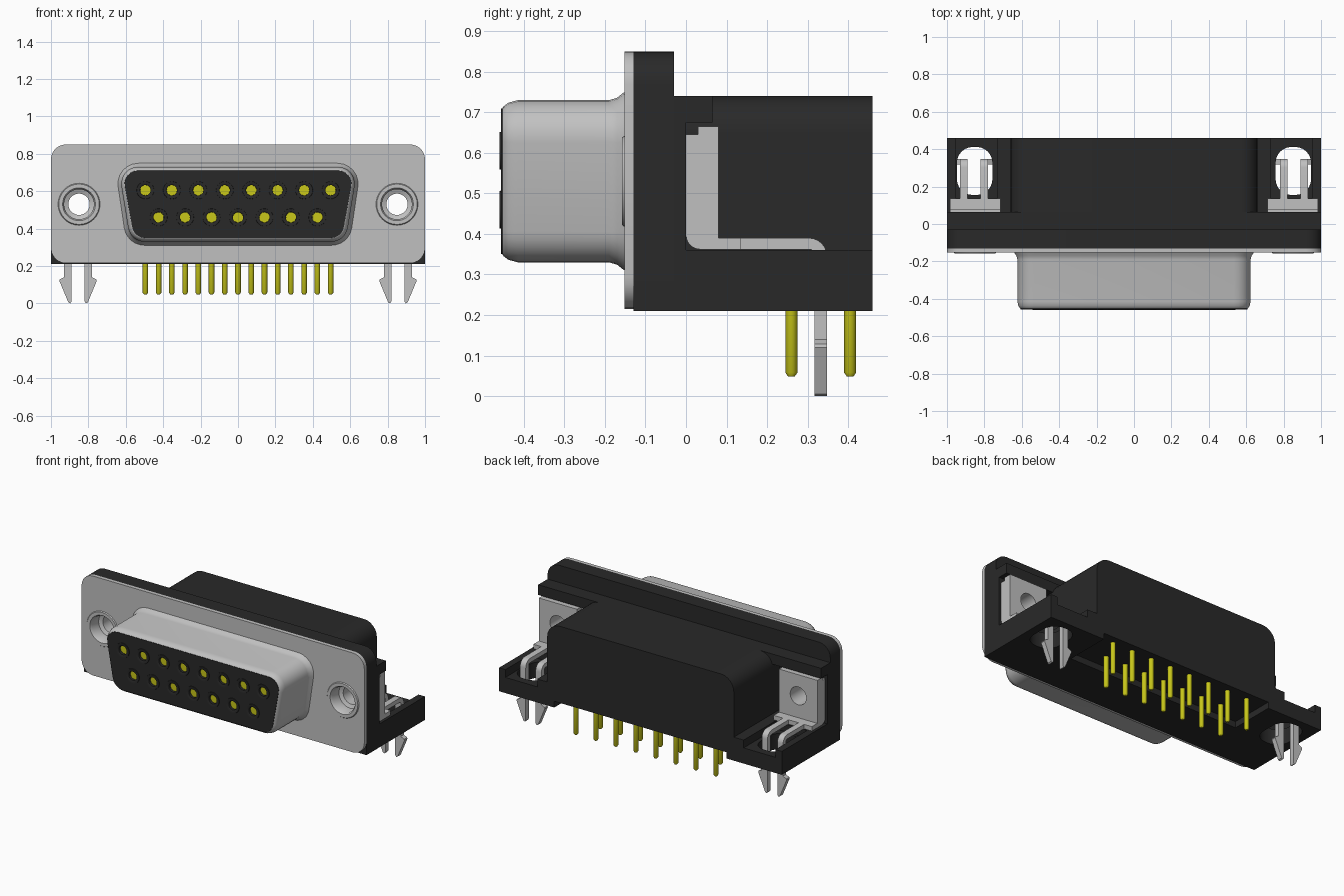
import bpy, bmesh, math
from mathutils import Vector

if "Cube" in bpy.data.objects:
    bpy.data.objects.remove(bpy.data.objects["Cube"], do_unlink=True)


def material(name, rgb):
    m = bpy.data.materials.new(name)
    m.use_nodes = True
    m.diffuse_color = (*rgb, 1)
    bsdf = m.node_tree.nodes["Principled BSDF"]
    bsdf.inputs["Base Color"].default_value = (*rgb, 1)
    bsdf.inputs["Roughness"].default_value = 0.5
    return m


METAL = material("light grey metal", (0.53, 0.53, 0.53))
PLASTIC = material("black plastic", (0.022, 0.022, 0.022))
GOLD = material("yellow contact", (0.58, 0.57, 0.01))


def finish(name, bm, mat):
    bmesh.ops.recalc_face_normals(bm, faces=bm.faces[:])
    mesh = bpy.data.meshes.new(name)
    bm.to_mesh(mesh)
    bm.free()
    mesh.materials.append(mat)
    ob = bpy.data.objects.new(name, mesh)
    bpy.context.collection.objects.link(ob)
    smooth(ob)
    return ob


def activate(ob):
    bpy.ops.object.select_all(action="DESELECT")
    ob.select_set(True)
    bpy.context.view_layer.objects.active = ob


def smooth(ob):
    activate(ob)
    bpy.ops.object.shade_smooth_by_angle(angle=math.radians(35))


def rounded(corners, steps=6):
    """Outline from (a, b, radius) corners, with arcs at the rounded ones."""
    out = []
    for i, (a, b, *r) in enumerate(corners):
        p = Vector((a, b))
        if not r:
            out.append(p)
            continue
        u = (Vector(corners[i - 1][:2]) - p).normalized()
        v = (Vector(corners[(i + 1) % len(corners)][:2]) - p).normalized()
        half = u.angle(v) / 2
        centre = p + (u + v).normalized() * r[0] / math.sin(half)
        start = (p + u * r[0] / math.tan(half) - centre).normalized()
        end = (p + v * r[0] / math.tan(half) - centre).normalized()
        for k in range(steps + 1):
            out.append(centre + start.slerp(end, k / steps).normalized() * r[0])
    return out


# How outline coordinates and the extrusion depth map to x, y, z
PLACE = {"x": lambda a, b, d: (d, a, b),
         "y": lambda a, b, d: (a, d, b),
         "z": lambda a, b, d: (a, b, d)}


def loft(name, rings, mat, axis="y"):
    """Skin a list of (outline, depth) rings and cap both ends."""
    bm = bmesh.new()
    loops = [[bm.verts.new(PLACE[axis](p[0], p[1], d)) for p in pts] for pts, d in rings]
    for one, two in zip(loops, loops[1:]):
        for i in range(len(one)):
            bm.faces.new((one[i - 1], one[i], two[i], two[i - 1]))
    bm.faces.new(loops[0])
    bm.faces.new(loops[-1])
    return finish(name, bm, mat)


def prism(name, corners, d0, d1, mat, axis="y"):
    pts = rounded(corners)
    return loft(name, [(pts, d0), (pts, d1)], mat, axis)


def box(name, x0, x1, y0, y1, z0, z1, mat):
    return prism(name, [(x0, z0), (x1, z0), (x1, z1), (x0, z1)], y0, y1, mat)


def circle(a, b, r, n=32):
    return [(a + r * math.cos(math.tau * i / n), b + r * math.sin(math.tau * i / n))
            for i in range(n)]


def rod(name, a, b, r, d0, d1, mat):
    pts = circle(a, b, r)
    return loft(name, [(pts, d0), (pts, d1)], mat)


def tube(name, a, b, profile, mat):
    """Closed (radius, y) profile revolved round an axis along y."""
    bm = bmesh.new()
    loops = [[bm.verts.new((p[0], y, p[1])) for p in circle(a, b, r)] for r, y in profile]
    for k in range(len(loops)):
        one, two = loops[k - 1], loops[k]
        for i in range(len(one)):
            bm.faces.new((one[i - 1], one[i], two[i], two[i - 1]))
    return finish(name, bm, mat)


def cut(ob, *cutters):
    for c in cutters:
        mod = ob.modifiers.new("cut", "BOOLEAN")
        mod.operation, mod.solver, mod.object = "DIFFERENCE", "EXACT", c
        activate(ob)
        bpy.ops.object.modifier_apply(modifier=mod.name)
        bpy.data.objects.remove(c, do_unlink=True)
    smooth(ob)


HOLE_X, HOLE_Z = 0.85, 0.53


def screw_holes(r):
    return [rod("hole_cutter", s * HOLE_X, HOLE_Z, r, -0.3, 0.3, PLASTIC) for s in (-1, 1)]


# Metal face plate and the plastic flange behind it
plate = prism("face_plate", [(-1, 0.215, 0.08), (1, 0.215, 0.08), (1, 0.85, 0.08), (-1, 0.85, 0.08)],
              -0.152, -0.13, METAL)
cut(plate, *screw_holes(0.088))
flange = prism("rear_flange", [(-1, 0.21), (1, 0.21), (1, 0.85, 0.08), (-1, 0.85, 0.08)],
               -0.13, -0.03, PLASTIC)
cut(flange, *screw_holes(0.088))
wall = prism("overhanging_wall", [(-0.03, 0.21), (0, 0.21), (0, 0.675), (0.065, 0.675),
                                  (0.065, 0.74), (-0.03, 0.74)], -1, 1, PLASTIC, "x")
cut(wall, *screw_holes(0.088))

# Central housing with an underside recess for the pins
body = prism("main_housing", [(-0.66, 0.21), (0.66, 0.21), (0.66, 0.74, 0.09), (-0.66, 0.74, 0.09)],
             -0.02, 0.46, PLASTIC)
cut(body, box("recess_cutter", -0.61, 0.61, 0.17, 0.5, 0.1, 0.25, PLASTIC))


# Flared D-shaped shell, hollow at the front, and its plastic insert
def d_outline(o):
    r = 0.09 + o
    return rounded([(-0.575 - o, 0.33 - o, r), (0.575 + o, 0.33 - o, r),
                    (0.64 + o, 0.73 + o, r), (-0.64 - o, 0.73 + o, r)])


loft("metal_shell", [(d_outline(o), y) for o, y in
                     ((0.025, -0.14), (0.018, -0.155), (0.006, -0.17), (0, -0.19), (0, -0.415),
                      (-0.006, -0.438), (-0.015, -0.45), (-0.02, -0.453), (-0.023, -0.4))], METAL)
insert = loft("socket_insert", [(d_outline(-0.02), -0.35), (d_outline(-0.02), -0.456)], PLASTIC)

# Socket openings, lips and contacts, with the matching board pins
for count, z, pin_y, row in ((8, 0.605, 0.405, "upper"), (7, 0.46, 0.26, "lower")):
    for i in range(count):
        x = (i - (count - 1) / 2) * 0.1415
        cut(insert, rod("socket_cutter", x, z, 0.028, -0.5, -0.42, PLASTIC))
        tube(f"{row}_socket_lip_{i + 1}", x, z,
             [(0.028, -0.45), (0.028, -0.457), (0.034, -0.46), (0.046, -0.46), (0.048, -0.45)], PLASTIC)
        rod(f"{row}_contact_{i + 1}", x, z, 0.0275, -0.44, -0.41, GOLD)
        loft(f"{row}_board_pin_{i + 1}",
             [(circle(x, pin_y, r, 16), h) for r, h in ((0.008, 0.048), (0.015, 0.058), (0.015, 0.3))],
             GOLD, "z")

# Each end: ledge, screw bush, bracket and board-lock prongs
for s, side in ((1, "left"), (-1, "right")):
    ledge = box(f"{side}_ledge", s * 0.64, s, -0.02, 0.46, 0.21, 0.36, PLASTIC)
    slot = prism("slot_cutter", [(s * a, b, 0.085) for a, b in
                                 ((0.757, 0.155), (0.947, 0.155), (0.947, 0.412), (0.757, 0.412))],
                 0.1, 0.5, PLASTIC, "z")
    notch = box("notch_cutter", s * 0.73, s * 0.955, 0.14, 0.5, 0.31, 0.5, PLASTIC)
    cut(ledge, slot, notch)

    tube(f"{side}_screw_bush", s * HOLE_X, HOLE_Z,
         [(0.057, 0.01), (0.057, -0.07), (0.08, -0.08), (0.08, -0.145), (0.088, -0.158),
          (0.108, -0.158), (0.114, -0.15), (0.09, -0.14), (0.09, 0.01)], METAL)
    bracket = prism(f"{side}_bracket", [(0, 0.645), (0, 0.362, 0.035), (0.135, 0.362), (0.135, 0.39),
                                        (0.08, 0.39), (0.08, 0.665), (0.03, 0.665), (0.03, 0.645)],
                    s * 0.715, s * 0.985, METAL, "x")
    cut(bracket, rod("bore_cutter", s * HOLE_X, HOLE_Z, 0.057, -0.3, 0.3, METAL))

    for d, place in ((1, "outer"), (-1, "inner")):
        x = lambda offset: s * (0.855 + d * offset)
        prism(f"{side}_{place}_prong_arm",
              [(0.1, 0.362), (0.317, 0.362, 0.012), (0.317, 0.2), (0.348, 0.2),
               (0.348, 0.39, 0.045), (0.1, 0.39)], x(0.035), x(0.075), METAL, "x")
        prism(f"{side}_{place}_prong_barb",
              [(x(a), z) for a, z in ((0.035, 0.22), (0.035, 0.01), (0.042, 0), (0.052, 0.005),
                                      (0.1, 0.12), (0.098, 0.128), (0.075, 0.14), (0.075, 0.22))],
              0.317, 0.348, METAL)
